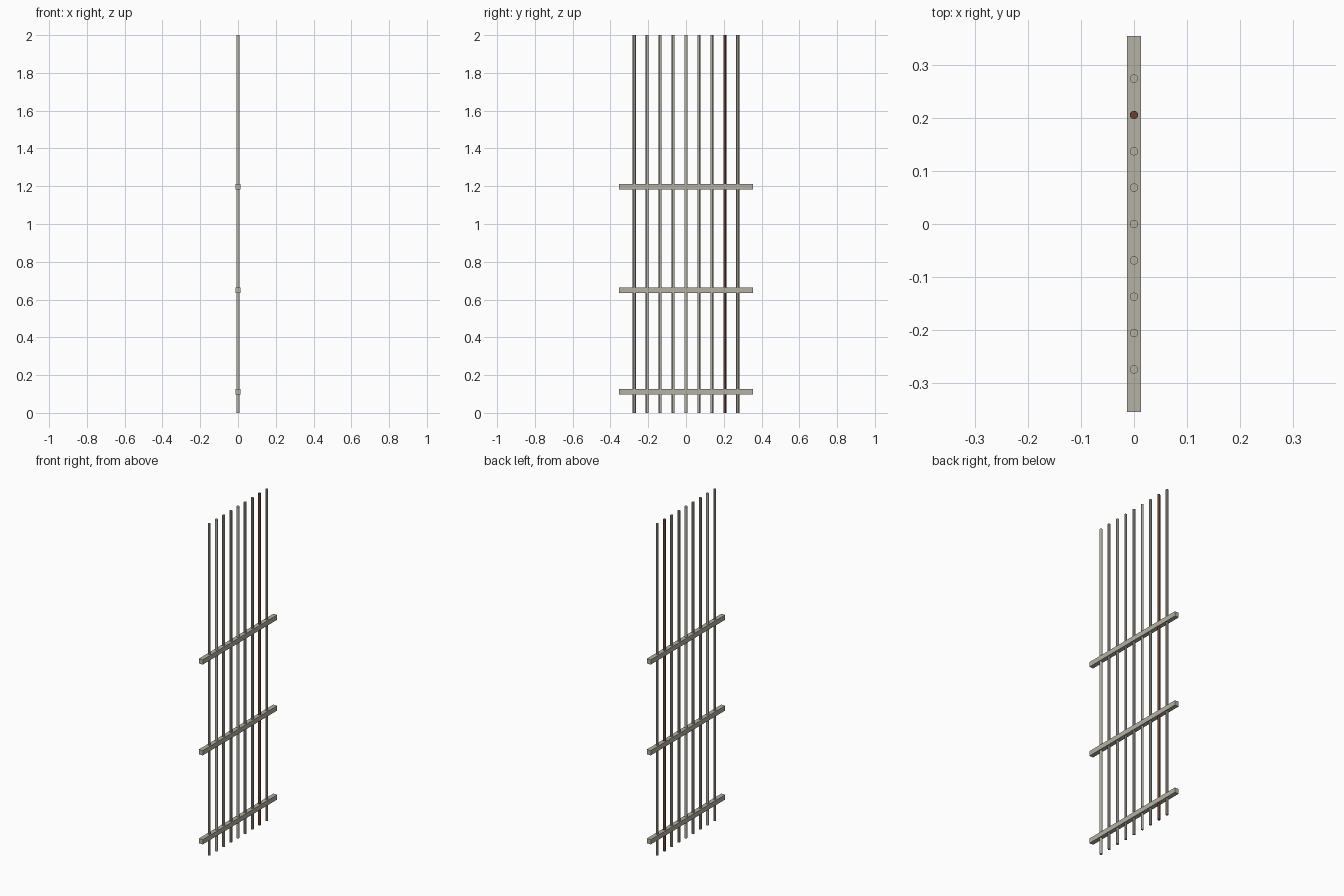
import bpy

if "Cube" in bpy.data.objects:
    bpy.data.objects.remove(bpy.data.objects["Cube"])


def material(name, color):
    m = bpy.data.materials.new(name)
    m.diffuse_color = (*color, 1.0)
    m.use_nodes = True
    m.node_tree.nodes["Principled BSDF"].inputs["Base Color"].default_value = m.diffuse_color
    return m


steel = material("pale_grey_steel", (0.46, 0.44, 0.37))
rust = material("rust_brown", (0.14, 0.055, 0.032))


def rod(name, y, mat):
    bpy.ops.mesh.primitive_cylinder_add(vertices=12, radius=0.008, depth=2.0,
                                        location=(0, y, 1.0))
    ob = bpy.context.object
    ob.name = name
    ob.data.materials.append(mat)
    bpy.ops.object.shade_smooth_by_angle()


def rail(name, z):
    bpy.ops.mesh.primitive_cube_add(size=1, location=(0, 0, z))
    ob = bpy.context.object
    ob.name = name
    ob.scale = (0.026, 0.709, 0.029)
    bpy.ops.object.transform_apply(location=False, rotation=False, scale=True)
    ob.data.materials.append(steel)


# Nine upright rods, one of them rusted
for i in range(-4, 5):
    rod(f"upright_rod_{i + 5}", i * 0.0685, rust if i == 3 else steel)

# Three horizontal rails threaded by the rods
for name, z in (("lower_rail", 0.113), ("middle_rail", 0.65), ("upper_rail", 1.198)):
    rail(name, z)
